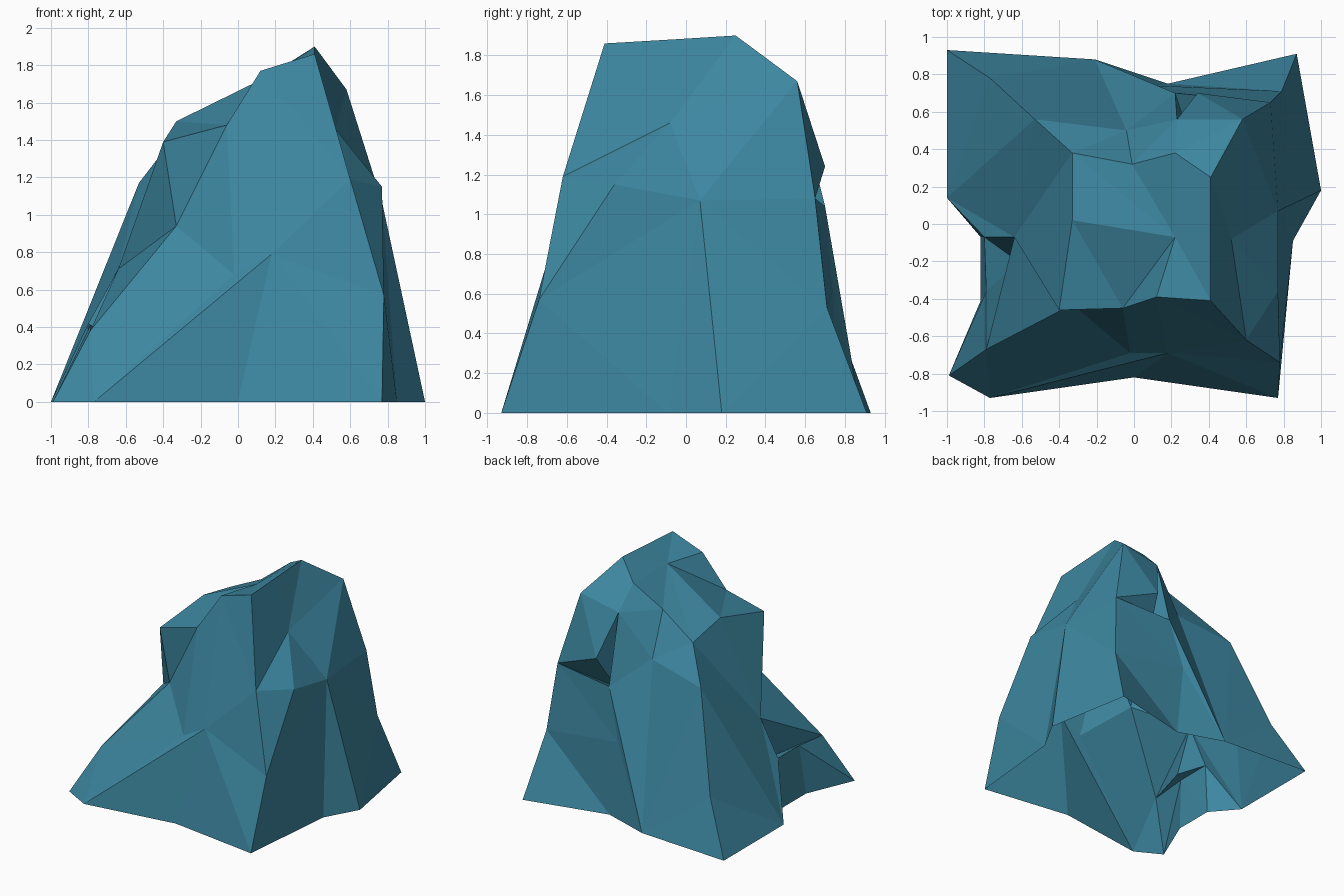
import bpy, bmesh

if "Cube" in bpy.data.objects:
    bpy.data.objects.remove(bpy.data.objects["Cube"])

# Faceted boulder: irregular contour rings, counter-clockwise from the
# front-left corner, stitched together by triangle strips. Open underneath.
bm = bmesh.new()
cache = {}


def face(*pts):
    """Add a face, reusing vertices and skipping collapsed ones."""
    if len(set(pts)) < 3:
        return
    for p in pts:
        if p not in cache:
            cache[p] = bm.verts.new(p)
    bm.faces.new([cache[p] for p in pts])


def strip(low, high, moves):
    """Stitch closed rings; d steps along the lower ring, u along the upper."""
    i = j = 0
    for m in moves.replace(" ", ""):
        a, b = low[i % len(low)], high[j % len(high)]
        if m == "d":
            i += 1
            face(a, low[i % len(low)], b)
        else:
            j += 1
            face(a, high[j % len(high)], b)


def fan(centre, pts):
    for a, b in zip(pts, pts[1:]):
        face(centre, a, b)


# Footprint on the ground
base = [(x, y, 0.0) for x, y in (
    (-.99, -.81), (-.77, -.93), (0, -.82), (.77, -.93), (.85, -.09), (1, .18),
    (.87, .91), (.18, .75), (-.21, .88), (-1, .93), (-1, .14), (-.82, -.07),
    (-.82, -.41))]

# Foot slopes, with the jutting front-left spur
front_a, front_b = (-.02, -.69, .68), (.18, -.69, .79)
right_mid = (.77, .07, 1.07)
lower = [(-.79, -.67, .38), front_a, front_b, (.78, -.74, .57), right_mid,
         (.79, .71, .53), (.11, .74, .62), base[8], (-.77, .78, .41),
         base[10], (-.80, -.07, .42), (-.79, -.36, .41)]

# Shoulders; the spur is undercut by a small hollow on the left
left_mid, hollow = (-.64, -.07, .71), (-.62, -.20, .33)
middle = [(-.33, -.43, .94), front_a, front_b, (.60, -.62, 1.19),
          (.77, -.36, 1.15), right_mid, (.73, .65, 1.08), (.22, .70, 1.04),
          (-.04, .50, 1.26), (-.53, .56, 1.17), left_mid]

# Upper walls, including the right-hand groove and the pocket at the back
t0, t1, t2, t3 = (-.40, -.46, 1.39), (-.06, -.45, 1.48), (.12, -.39, 1.77), (.41, -.41, 1.86)
crest, notch = (.58, .56, 1.67), (.23, .56, 1.60)
t9, t10, t11 = (-.01, .32, 1.60), (-.33, .38, 1.43), (-.33, .02, 1.50)
upper = [t0, t1, t2, t3, (.52, -.08, 1.46), crest, (.34, .70, 1.24),
         (.28, .52, .95), notch, t9, t10, t11]

# Rim of the summit
rim = [t0, t1, t2, t3, (.41, -.07, 1.88), (.41, .25, 1.90), crest, notch,
       (.22, .38, 1.78), t9, t10, t11]

strip(base, lower, "duudd ududu ddudu uddu ududdu")
strip(lower, middle + [hollow, left_mid], "duduu duduu ddudu uddud udduu")
strip(middle, upper, "uddud uuddu duudu duudd uud")
strip(upper, rim, "dudud uuduu ddudd duudu dudu")
fan(rim[8], rim[5:8])
fan((.22, -.07, 1.77), rim[1:6] + rim[8:] + rim[1:2])
face(t11, t0, t1)

mesh = bpy.data.meshes.new("boulder")
bm.to_mesh(mesh)
bm.free()

# Single teal stone colour
stone = bpy.data.materials.new("teal_stone")
stone.diffuse_color = (0.046, 0.24, 0.35, 1)
stone.use_nodes = True
stone.node_tree.nodes["Principled BSDF"].inputs["Base Color"].default_value = stone.diffuse_color
mesh.materials.append(stone)
boulder = bpy.data.objects.new("boulder", mesh)
bpy.context.collection.objects.link(boulder)
